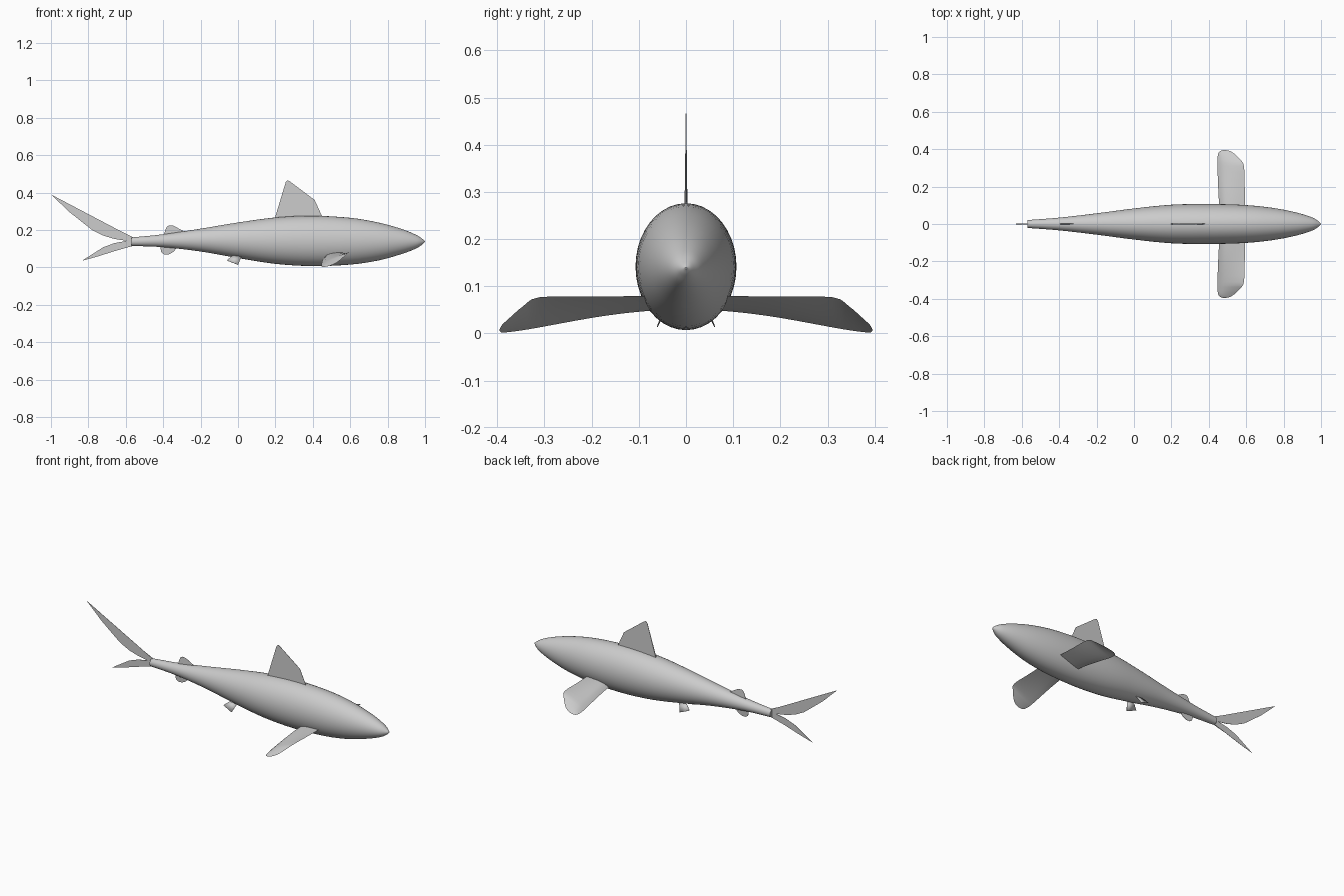
import bpy, bmesh, math
from mathutils import Vector

cube = bpy.data.objects.get("Cube")
if cube:
    bpy.data.objects.remove(cube, do_unlink=True)

GREY = (0.6, 0.6, 0.6, 1)
skin = bpy.data.materials.new("grey skin")
skin.use_nodes = True
skin.diffuse_color = GREY
skin.node_tree.nodes["Principled BSDF"].inputs["Base Color"].default_value = GREY


def finish(name, bm, angle=40):
    bmesh.ops.recalc_face_normals(bm, faces=bm.faces)
    mesh = bpy.data.meshes.new(name)
    bm.to_mesh(mesh)
    bm.free()
    mesh.materials.append(skin)
    obj = bpy.data.objects.new(name, mesh)
    bpy.context.collection.objects.link(obj)
    bpy.ops.object.select_all(action="DESELECT")
    obj.select_set(True)
    bpy.context.view_layer.objects.active = obj
    bpy.ops.object.shade_smooth_by_angle(angle=math.radians(angle))
    return obj


def spline(points, steps):
    """Catmull-Rom resampling of a list of tuples."""
    pts = [Vector(p) for p in points]
    pts = [pts[0] * 2 - pts[1]] + pts + [pts[-1] * 2 - pts[-2]]
    out = []
    for a, b, c, d in zip(pts, pts[1:], pts[2:], pts[3:]):
        for i in range(steps):
            t = i / steps
            out.append(b + (c - a) * t / 2 + (a * 2 - b * 5 + c * 4 - d) * t * t / 2
                       + (b * 3 - a - c * 3 + d) * t ** 3 / 2)
    return out + [pts[-2]]


def loft(name, rings, angle=40):
    """Skin closed rings of equal length and cap both ends."""
    bm = bmesh.new()
    loops = [[bm.verts.new(p) for p in ring] for ring in rings]
    count = len(loops[0])
    for a, b in zip(loops, loops[1:]):
        for i in range(count):
            j = (i + 1) % count
            bm.faces.new((a[i], a[j], b[j], b[i]))
    bm.faces.new(loops[0])
    bm.faces.new(loops[-1])
    bmesh.ops.remove_doubles(bm, verts=bm.verts, dist=0.0002)
    return finish(name, bm, angle)


def plate(name, outline, root_count=0, thick=0.0035):
    """Thin upright fin from an (x, z) outline; first root_count points are thick."""
    bm = bmesh.new()
    sides = []
    for s in (-1, 1):
        sides.append([bm.verts.new((x, s * (thick if i < root_count else 0.0006), z))
                      for i, (x, z) in enumerate(outline)])
        bm.faces.new(sides[-1])
    n = len(outline)
    for i in range(n):
        j = (i + 1) % n
        bm.faces.new((sides[0][i], sides[0][j], sides[1][j], sides[1][i]))
    return finish(name, bm, 30)


# Body: x, bottom z, top z, half width
stations = [
    (-.57, .115, .16, .021), (-.4, .108, .177, .034), (-.2, .085, .207, .057),
    (0, .05, .24, .083), (.2, .019, .267, .103), (.4, .007, .276, .107),
    (.6, .015, .265, .101), (.75, .037, .24, .085), (.87, .07, .207, .061),
    (.95, .1, .175, .036), (.985, .122, .153, .016), (1, .137, .14, .002)]
SEGMENTS = 40
rings = []
for x, low, high, half in spline([Vector(s) for s in stations], 4):
    rings.append([(x, half * math.cos(t), (low + high) / 2 + (high - low) / 2 * math.sin(t))
                  for t in (math.tau * i / SEGMENTS for i in range(SEGMENTS))])
loft("body", rings)

# Upright fins on the centre line
plate("dorsal_fin", [(.45, .25), (.19, .24), (.255, .455), (.265, .466), (.28, .458),
                     (.41, .36), (.45, .272)], 2)
plate("tail_upper_lobe", [(-.55, .135), (-.55, .155), (-.62, .19), (-1, .39), (-.9, .295),
                          (-.78, .2), (-.72, .17), (-.66, .152)], 2)
plate("tail_lower_lobe", [(-.55, .15), (-.55, .118), (-.65, .09), (-.755, .057), (-.835, .035),
                          (-.72, .108), (-.66, .13)], 2)
plate("rear_upper_fin", [(-.29, .175), (-.4, .16), (-.39, .195), (-.382, .215), (-.37, .225),
                         (-.345, .223), (-.29, .193)], 2)
plate("rear_lower_fin", [(-.31, .125), (-.41, .13), (-.415, .105), (-.41, .08), (-.395, .07),
                         (-.37, .07), (-.345, .083)], 2)

# Pectoral fin sections: span y, rear x, front x, rear z, front z, camber
sections = [(.05, .458, .597, .05, .08, .018), (.12, .454, .594, .044, .079, .017),
            (.2, .45, .592, .033, .078, .015), (.31, .446, .588, .013, .077, .011),
            (.345, .446, .567, .007, .058, .009), (.375, .45, .537, .003, .032, .006),
            (.39, .461, .513, .002, .018, .003), (.395, .476, .492, .005, .009, .001)]


def wing_ring(side, y, rear, front, low, high, camber):
    top, under = [], []
    for i in range(9):
        t = i / 8
        bulge = camber * math.sin(math.pi * t ** 0.6)
        x, z = rear + (front - rear) * t, low + (high - low) * t
        top.append((x, side * y, z + bulge))
        under.append((x, side * y, z - bulge * 0.15))
    return top + under[-2:0:-1]


for label, side in (("left", 1), ("right", -1)):
    # The model faces -y, so its left side is the one towards +y of the swimmer
    loft(label + "_pectoral_fin", [wing_ring(side, *s) for s in spline(sections, 3)], 50)
    # Small splayed pelvic fin
    bm = bmesh.new()
    corners = [(.02, .035, .062), (-.03, .035, .062), (-.06, .052, .037), (0, .061, .014)]
    bm.faces.new([bm.verts.new((x, side * y, z)) for x, y, z in corners])
    fin = finish(label + "_pelvic_fin", bm)
    shell = fin.modifiers.new("thickness", "SOLIDIFY")
    shell.thickness = 0.002
    shell.offset = 0
